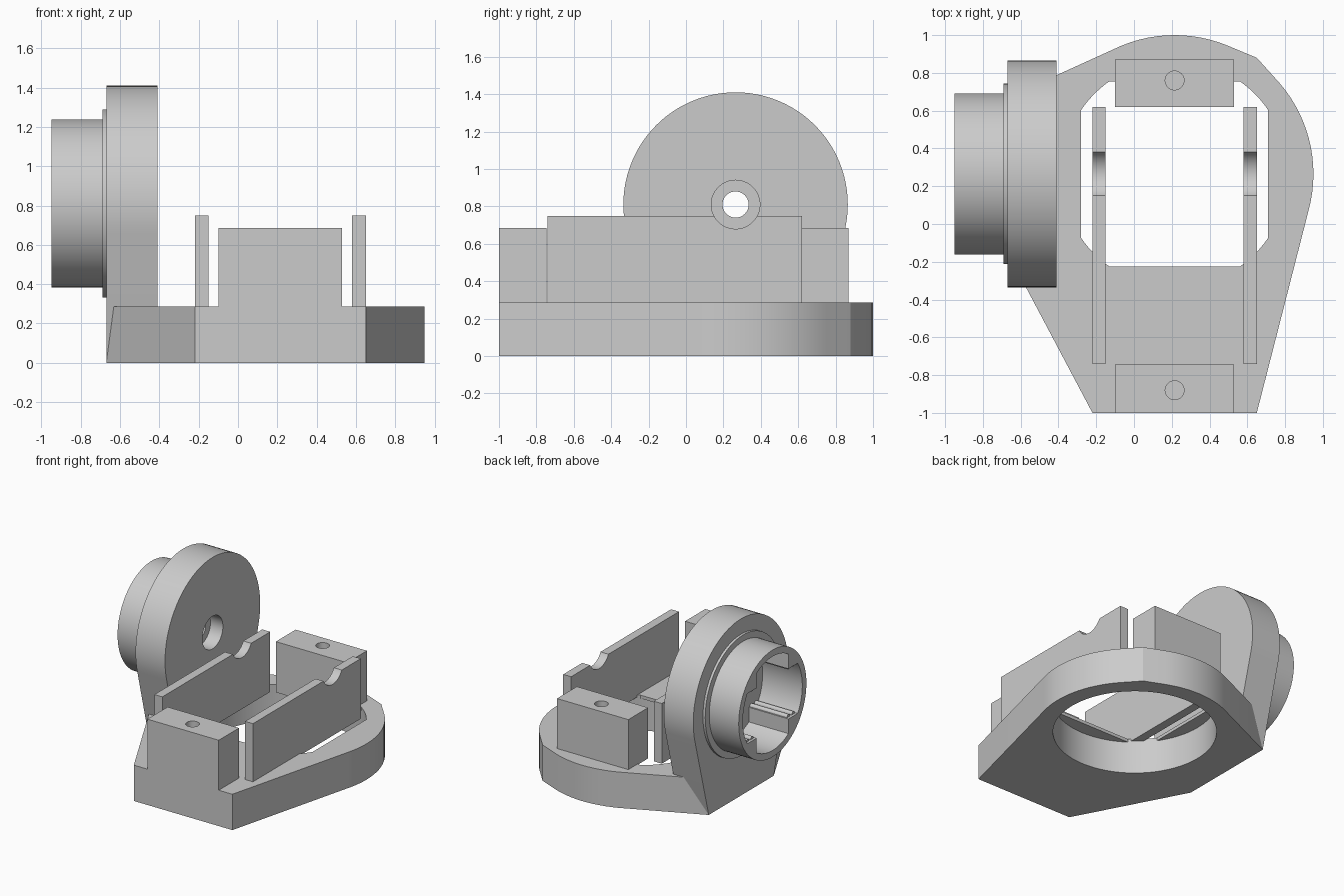
import bpy, bmesh, math

if "Cube" in bpy.data.objects:
    bpy.data.objects.remove(bpy.data.objects["Cube"], do_unlink=True)

grey = bpy.data.materials.new("plain grey")
grey.use_nodes = True
grey.diffuse_color = (0.6, 0.6, 0.6, 1)
bsdf = next(n for n in grey.node_tree.nodes if n.type == 'BSDF_PRINCIPLED')
bsdf.inputs["Base Color"].default_value = (0.6, 0.6, 0.6, 1)

CX, CY, AXLE = 0.215, 0.265, 0.81   # shared centre lines


def circle(u, v, r, n=96):
    return [(u + r * math.cos(2 * math.pi * i / n),
             v + r * math.sin(2 * math.pi * i / n)) for i in range(n)]


def rect(u0, u1, v0, v1):
    return [(u0, v0), (u1, v0), (u1, v1), (u0, v1)]


def prism(name, outline, lo, hi, axis='Z'):
    """Convex outline, in (x, y) for axis Z or (y, z) for axis X, pulled from lo to hi."""
    bm = bmesh.new()
    for w in (lo, hi):
        for u, v in outline:
            bm.verts.new((u, v, w) if axis == 'Z' else (w, u, v))
    out = bmesh.ops.convex_hull(bm, input=bm.verts)
    unused = [v for v in out["geom_interior"] if isinstance(v, bmesh.types.BMVert)]
    bmesh.ops.delete(bm, geom=unused, context='VERTS')
    bmesh.ops.dissolve_limit(bm, angle_limit=0.002, verts=bm.verts, edges=bm.edges)
    bmesh.ops.recalc_face_normals(bm, faces=bm.faces)
    mesh = bpy.data.meshes.new(name)
    bm.to_mesh(mesh)
    bm.free()
    mesh.materials.append(grey)
    obj = bpy.data.objects.new(name, mesh)
    bpy.context.collection.objects.link(obj)
    return obj


def combine(obj, other, operation='DIFFERENCE'):
    mod = obj.modifiers.new("cut", 'BOOLEAN')
    mod.operation, mod.solver, mod.object = operation, 'EXACT', other
    bpy.context.view_layer.objects.active = obj
    bpy.ops.object.modifier_apply(modifier=mod.name)
    bpy.data.objects.remove(other, do_unlink=True)


parts = []

# Base: rounded body with straight tapering sides, round opening below a thin top web
corners = [(-0.22, -1), (0.65, -1), (-0.67, -0.15), (-0.67, 0.67), (0.65, 0.88)]
base = prism("base", circle(CX, CY, 0.735) + corners, 0, 0.286)
combine(base, prism("bore", circle(CX, CY, 0.6), -0.1, 0.26))
window = prism("window", circle(CX, CY, 0.6), 0.2, 0.4)
combine(window, prism("window_limits", rect(CX - 0.495, CX + 0.495, -0.225, 0.755), 0.1, 0.5),
        'INTERSECT')
combine(base, window)
parts.append(base)

# Mounting blocks with a blind screw hole
for name, y0, y1, hole_y in (("front_block", -1, -0.745, -0.88), ("rear_block", 0.62, 0.87, 0.76)):
    block = prism(name, rect(-0.1, 0.53, y0, y1), 0.28, 0.685)
    combine(block, prism("screw_hole", circle(CX, hole_y, 0.05, 32), 0.42, 0.8))
    parts.append(block)

# Cradle walls with a round notch on the axle line
for name, x in (("right_wall", -0.22), ("left_wall", 0.58)):
    wall = prism(name, rect(-0.74, 0.62, 0.27, 0.75), x, x + 0.07, 'X')
    combine(wall, prism("notch", circle(CY, AXLE, 0.13, 64), x - 0.1, x + 0.2, 'X'))
    parts.append(wall)

# Upright disc running down into the base
disc = prism("upright_disc", circle(CY, AXLE, 0.6) + [(-0.15, 0), (0.67, 0)], -0.67, -0.41, 'X')
combine(disc, prism("bearing_seat", circle(CY, AXLE, 0.13, 64), -0.52, -0.3, 'X'))
combine(disc, prism("axle_hole", circle(CY, AXLE, 0.07, 48), -0.8, -0.3, 'X'))

# Shoulder and socket hub
shoulder = prism("shoulder", circle(CY, AXLE, 0.478), -0.69, -0.66, 'X')
hub = prism("socket_hub", circle(CY, AXLE, 0.427), -0.95, -0.68, 'X')

# Cross-shaped socket cut through hub and shoulder into the disc
ARM = 0.2
for part in (disc, shoulder, hub):
    for half_y, half_z in ((ARM, 0.5), (0.5, ARM)):
        cutter = prism("socket", circle(CY, AXLE, 0.375), -1.1, -0.6, 'X')
        limits = prism("arm", rect(CY - half_y, CY + half_y, AXLE - half_z, AXLE + half_z),
                       -1.2, -0.5, 'X')
        combine(cutter, limits, 'INTERSECT')
        combine(part, cutter)
    parts.append(part)

# Grip ribs along the socket corners
for i, sy in enumerate((-1, 1)):
    for j, sz in enumerate((-1, 1)):
        for k, (oy, oz) in enumerate(((0.03, 0), (0.09, 0))):
            rib = circle(CY + sy * (ARM + oy), AXLE + sz * (ARM + oz), 0.02, 16)
            parts.append(prism(f"grip_rib_{i}{j}{k}", rib, -0.93, -0.6, 'X'))

# Smooth the round surfaces, keep edges sharp
bpy.ops.object.select_all(action='DESELECT')
for obj in parts:
    obj.select_set(True)
bpy.context.view_layer.objects.active = base
bpy.ops.object.shade_smooth_by_angle(angle=math.radians(25))
